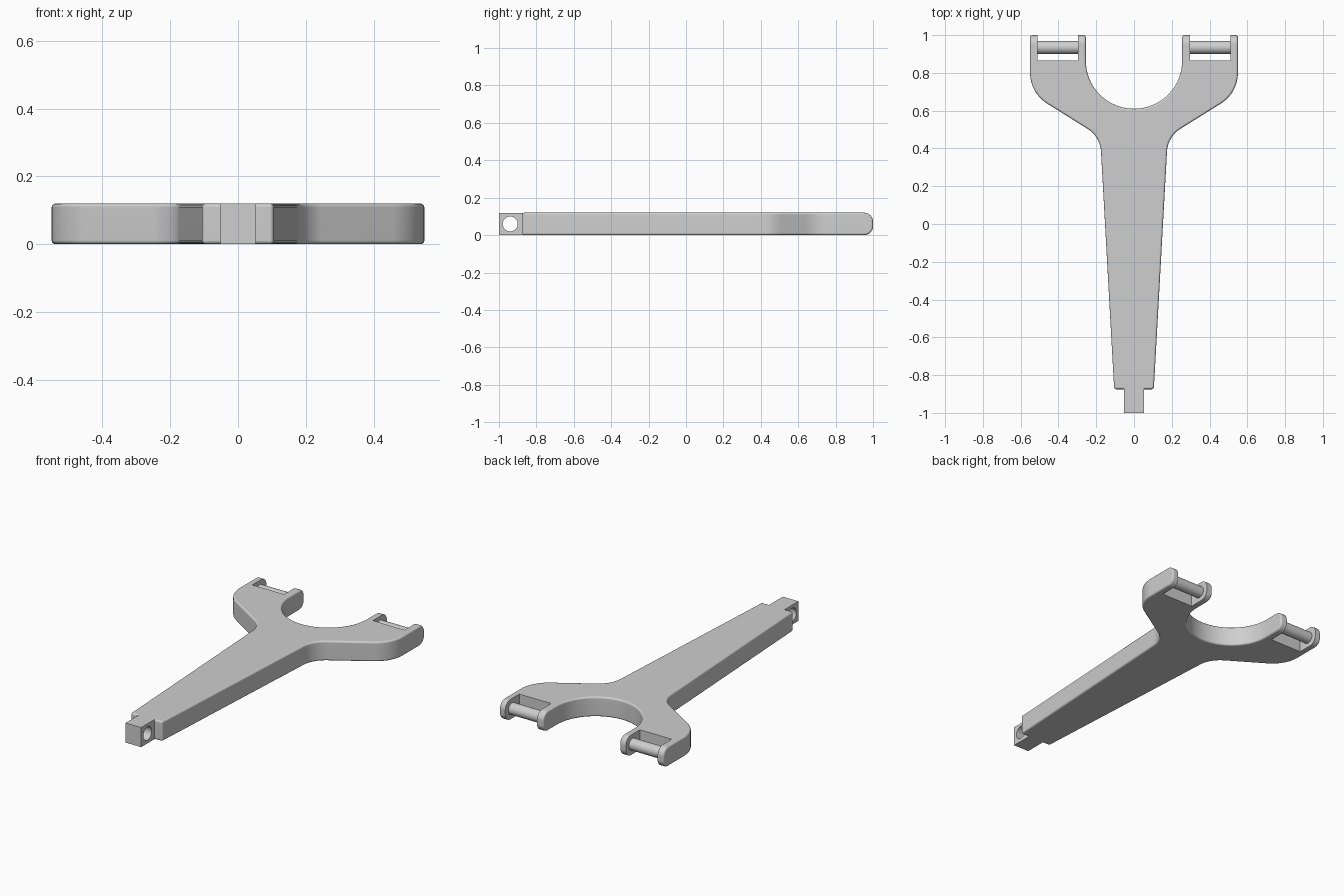
import bpy, bmesh, math
from mathutils import Vector, Matrix

if "Cube" in bpy.data.objects:
    bpy.data.objects.remove(bpy.data.objects["Cube"], do_unlink=True)

H = 0.12          # plate thickness
MID = H / 2
BACK = 0.865      # floor of the fork slots and centre of the round opening

grey = bpy.data.materials.new("plain_grey")
grey.use_nodes = True
grey.diffuse_color = (0.62, 0.62, 0.62, 1)
for node in grey.node_tree.nodes:
    if node.type == 'BSDF_PRINCIPLED':
        node.inputs["Base Color"].default_value = grey.diffuse_color


def fillet(prev, corner, nxt, r, steps=10):
    """Points of an arc that rounds a corner of a 2D outline."""
    p, c, n = Vector(prev), Vector(corner), Vector(nxt)
    u, v = (p - c).normalized(), (n - c).normalized()
    half = u.angle(v) / 2
    centre = c + (u + v).normalized() * r / math.sin(half)
    a = c + u * r / math.tan(half) - centre
    b = c + v * r / math.tan(half) - centre
    turn = b.angle_signed(a)
    return [tuple(centre + Matrix.Rotation(turn * i / steps, 2) @ a)
            for i in range(steps + 1)]


def finish(name, bm):
    bmesh.ops.recalc_face_normals(bm, faces=bm.faces)
    me = bpy.data.meshes.new(name)
    bm.to_mesh(me)
    bm.free()
    me.materials.append(grey)
    ob = bpy.data.objects.new(name, me)
    bpy.context.collection.objects.link(ob)
    return ob


def prism(name, pts, axis, lo, hi):
    """Extrude an outline along z (points are x, y) or x (points are y, z)."""
    bm = bmesh.new()
    place = (lambda p: (p[0], p[1], lo)) if axis == 'z' else (lambda p: (lo, p[0], p[1]))
    face = bm.faces.new([bm.verts.new(place(p)) for p in pts])
    new = bmesh.ops.extrude_face_region(bm, geom=[face])["geom"]
    move = Vector((0, 0, hi - lo)) if axis == 'z' else Vector((hi - lo, 0, 0))
    bmesh.ops.translate(bm, vec=move, verts=[g for g in new if isinstance(g, bmesh.types.BMVert)])
    return finish(name, bm)


def rod(name, x, y, r, length):
    """Round bar lying along x at mid thickness."""
    bm = bmesh.new()
    spin = Matrix.Translation((x, y, MID)) @ Matrix.Rotation(math.pi / 2, 4, 'Y')
    bmesh.ops.create_cone(bm, cap_ends=True, segments=32, radius1=r, radius2=r,
                          depth=length, matrix=spin)
    return finish(name, bm)


def box(x0, x1, y0, y1):
    return [(x0, y0), (x1, y0), (x1, y1), (x0, y1)]


def apply(ob, kind, **settings):
    bpy.ops.object.select_all(action='DESELECT')
    bpy.context.view_layer.objects.active = ob
    ob.select_set(True)
    mod = ob.modifiers.new(kind, kind)
    for key, value in settings.items():
        setattr(mod, key, value)
    bpy.ops.object.modifier_apply(modifier=mod.name)


def cut(ob, cutter, operation='DIFFERENCE'):
    apply(ob, 'BOOLEAN', operation=operation, object=cutter, solver='EXACT')
    bpy.data.objects.remove(cutter, do_unlink=True)


def smooth(ob):
    bpy.ops.object.select_all(action='DESELECT')
    bpy.context.view_layer.objects.active = ob
    ob.select_set(True)
    bpy.ops.object.shade_smooth_by_angle(angle=math.radians(35))


# Plan outline: tapered handle, flared arms, round opening
tip, neck, elbow, end = (0.105, -0.875), (0.179, 0.462), (0.55, 0.694), (0.55, 1.1)
R = 0.255
half = [tip] + fillet(tip, neck, elbow, 0.15) + fillet(neck, elbow, end, 0.19) + [end, (R, 1.1)]
half += [(R * math.cos(a), BACK - R * math.sin(a))
         for a in (math.pi / 2 * i / 20 for i in range(21))]
half[-1] = (0, BACK - R)
outline = half + [(-x, y) for x, y in reversed(half[:-1])]
body = prism("forked_arm", outline, 'z', -0.1, H + 0.1)

# Side profile with rounded fork ends
low, high = (1.0, 0.0), (1.0, H)
side = [(-1.2, 0)] + fillet((-1.2, 0), low, high, 0.048) \
    + fillet(low, high, (-1.2, H), 0.048) + [(-1.2, H)]
cut(body, prism("side_cutter", side, 'x', -0.8, 0.8), 'INTERSECT')

# Soft outer edges, then crisp slots through the fork ends
apply(body, 'BEVEL', width=0.011, segments=3, limit_method='ANGLE',
      angle_limit=math.radians(40), use_clamp_overlap=False)
for s in (-1, 1):
    x0, x1 = sorted((s * 0.297, s * 0.51))
    cut(body, prism("slot_cutter", box(x0, x1, BACK, 1.2), 'z', -0.2, 0.4))
smooth(body)
apply(body, 'WEIGHTED_NORMAL', keep_sharp=True)

# Pins across the slots
for s, label in ((1, "left"), (-1, "right")):
    smooth(rod(label + "_pin", s * 0.4035, 0.935, 0.035, 0.23))

# Drilled tongue at the front end
tongue = prism("drilled_tongue", box(-0.052, 0.052, -1.0, -0.86), 'z', 0.0005, H - 0.0005)
cut(tongue, rod("hole_cutter", 0, -0.94, 0.04, 0.4))
smooth(tongue)
